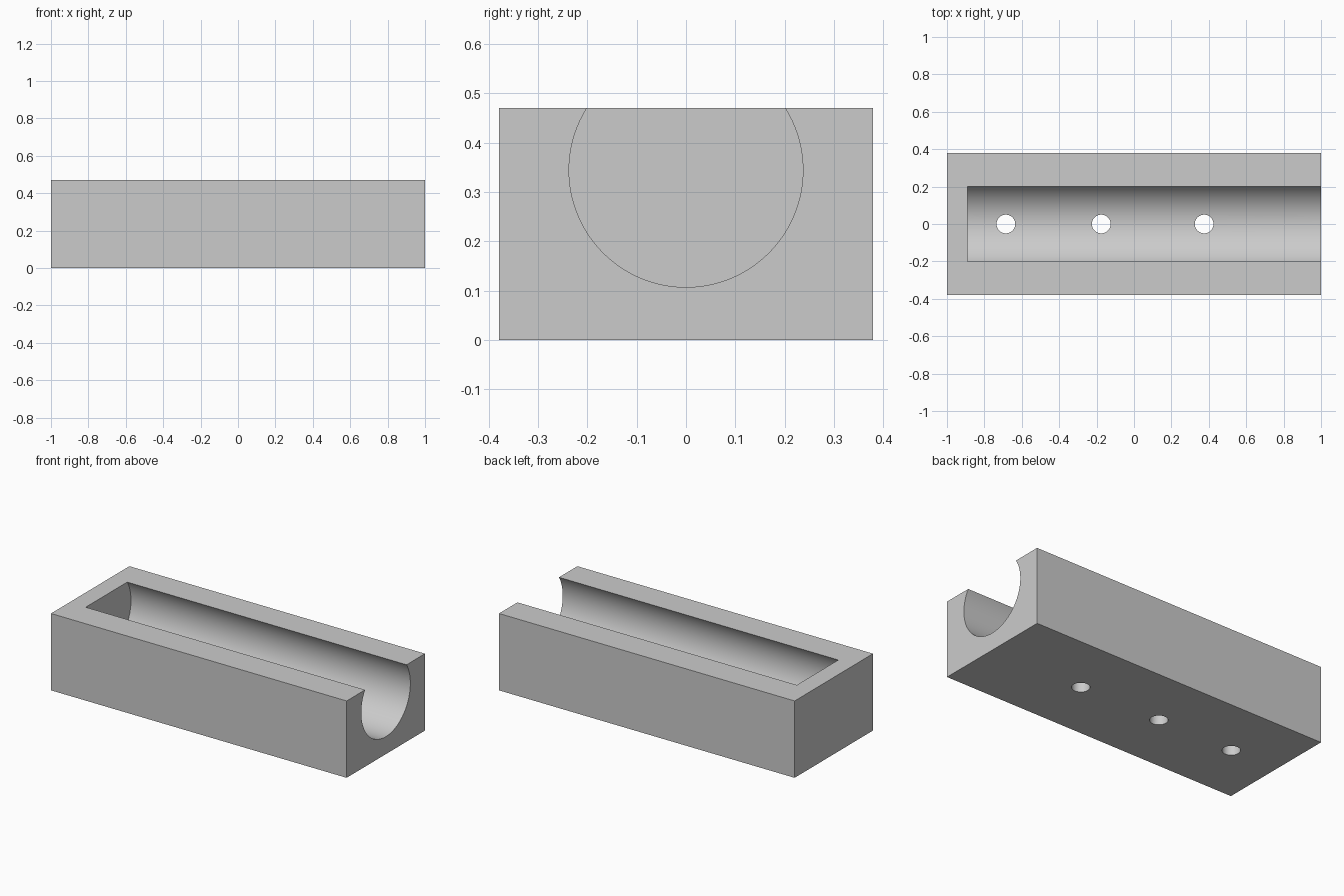
import bpy
import math

if "Cube" in bpy.data.objects:
    bpy.data.objects.remove(bpy.data.objects["Cube"], do_unlink=True)

LENGTH, DEPTH, HEIGHT = 2.0, 0.757, 0.47
BORE_RADIUS, BORE_Z, BORE_START = 0.237, 0.344, -0.89
HOLE_RADIUS = 0.05

# Single grey material
grey = bpy.data.materials.new("plain grey")
grey.use_nodes = True
colour = (0.6, 0.6, 0.6, 1)
grey.diffuse_color = colour
grey.node_tree.nodes["Principled BSDF"].inputs["Base Color"].default_value = colour


def finish(name):
    obj = bpy.context.object
    obj.name = name
    obj.data.materials.append(grey)
    return obj


def cylinder(name, radius, depth, location, sides, rotation=(0, 0, 0)):
    bpy.ops.mesh.primitive_cylinder_add(vertices=sides, radius=radius, depth=depth,
                                        location=location, rotation=rotation)
    obj = finish(name)
    obj.hide_render = True
    return obj


# Solid block
bpy.ops.mesh.primitive_cube_add(size=1, location=(0, 0, HEIGHT / 2))
block = finish("trough_block")
block.scale = (LENGTH, DEPTH, HEIGHT)
bpy.ops.object.transform_apply(location=True, rotation=False, scale=True)

# Round channel, closed at the right end and open at the left end
bore_end = LENGTH / 2 + 0.1
cutters = [cylinder("channel_cutter", BORE_RADIUS, bore_end - BORE_START,
                    ((bore_end + BORE_START) / 2, 0, BORE_Z), 128,
                    (0, math.pi / 2, 0))]

# Three drain holes through the floor
for x in (-0.685, -0.175, 0.375):
    cutters.append(cylinder("hole_cutter", HOLE_RADIUS, 0.4, (x, 0, 0.1), 48))

# Cut the block and discard the cutters
bpy.ops.object.select_all(action="DESELECT")
block.select_set(True)
bpy.context.view_layer.objects.active = block
for cutter in cutters:
    cut = block.modifiers.new(cutter.name, "BOOLEAN")
    cut.operation = "DIFFERENCE"
    cut.solver = "EXACT"
    cut.object = cutter
    bpy.ops.object.modifier_apply(modifier=cut.name)
    bpy.data.objects.remove(cutter, do_unlink=True)

bpy.ops.object.shade_smooth_by_angle(angle=math.radians(30))
